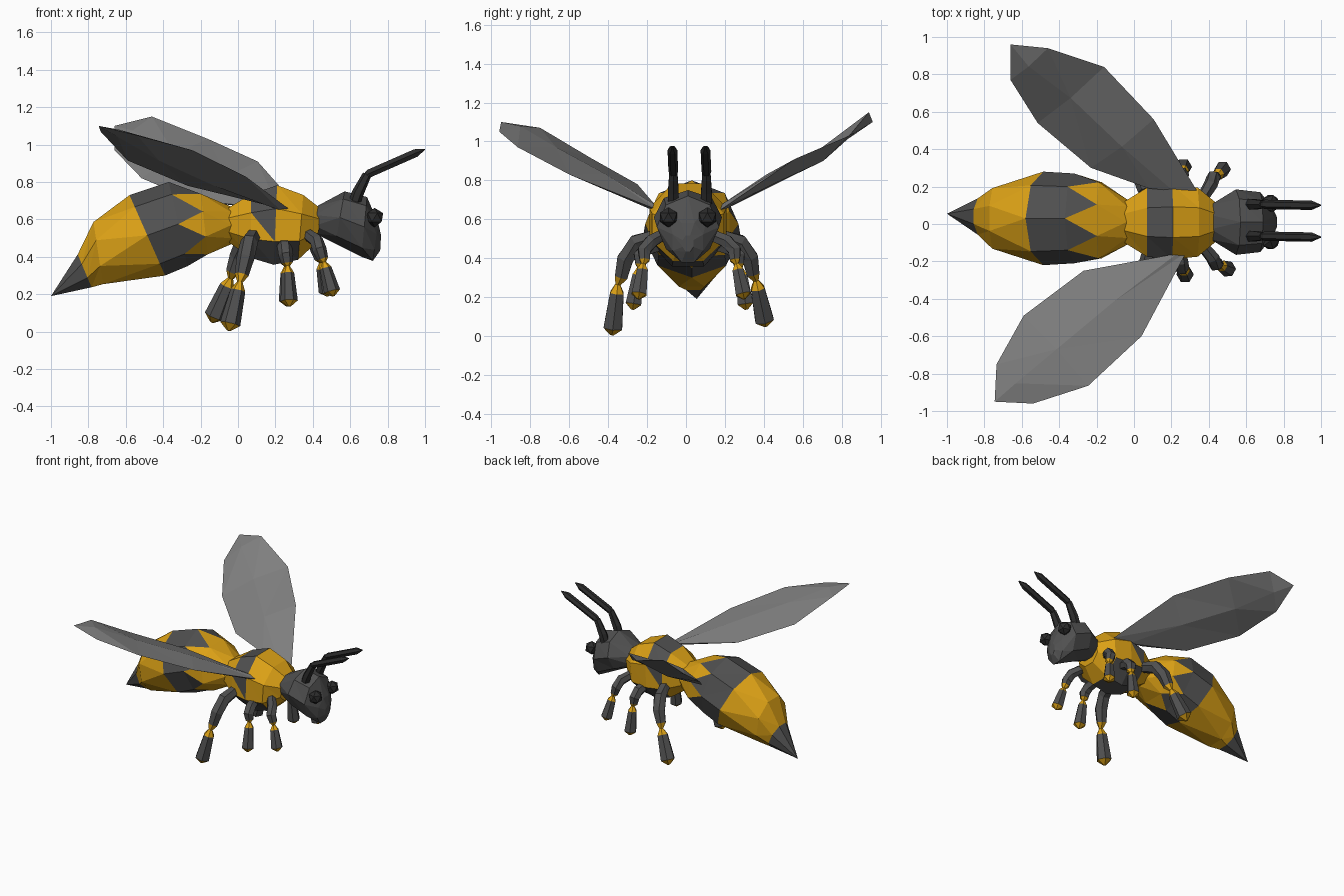
import bpy, bmesh, math
from mathutils import Vector as V

if "Cube" in bpy.data.objects:
    bpy.data.objects.remove(bpy.data.objects["Cube"])


def material(name, rgb):
    m = bpy.data.materials.new(name)
    m.diffuse_color = (*rgb, 1)
    m.use_nodes = True
    m.node_tree.nodes["Principled BSDF"].inputs["Base Color"].default_value = m.diffuse_color
    return m


GREY = material("dark_grey", (0.08, 0.08, 0.08))
YELLOW = material("amber", (0.72, 0.36, 0.008))
BLACK = material("black", (0.025, 0.025, 0.025))
WING = material("wing_grey", (0.21, 0.21, 0.21))


def loft(name, rings, sides, mats, pick=lambda band, kind, height: 0):
    """rings: (centre, side vector, up vector, shift in steps); triangulated bands."""
    bm = bmesh.new()
    loops = []
    for c, side, up, shift in rings:
        ang = [math.tau * (i + shift) / sides for i in range(sides)]
        loops.append([bm.verts.new(c + up * math.cos(a) + side * math.sin(a)) for a in ang])
    for b, (r, s) in enumerate(zip(loops, loops[1:])):
        for i in range(sides):
            j = (i + 1) % sides
            for kind, tri in enumerate(((r[i], r[j], s[i]), (r[j], s[j], s[i]))):
                f = bm.faces.new(tri)
                mid = (tri[0].co + tri[1].co + tri[2].co) / 3
                f.material_index = pick(b, kind, mid.z)
    for cap, b in ((loops[0], 0), (loops[-1], len(loops) - 2)):
        bm.faces.new(cap).material_index = pick(b, 0, cap[0].co.z)
    bmesh.ops.remove_doubles(bm, verts=bm.verts, dist=0.0005)
    bmesh.ops.recalc_face_normals(bm, faces=bm.faces)
    me = bpy.data.meshes.new(name)
    bm.to_mesh(me)
    bm.free()
    for m in mats:
        me.materials.append(m)
    ob = bpy.data.objects.new(name, me)
    bpy.context.collection.objects.link(ob)
    return ob


def section(xt, zt, xb, zb, half, y, shift):
    """Body ring from its top point, bottom point and half width."""
    top, bot = V((xt, y, zt)), V((xb, y, zb))
    return (top + bot) / 2, V((0, half, 0)), (top - bot) / 2, shift


def tube(name, path, radii, sides, mats, pick=lambda b, k, h: 0):
    """Tapered limb along a path."""
    pts = [V(p) for p in path]
    rings = []
    for i, p in enumerate(pts):
        t = (pts[min(i + 1, len(pts) - 1)] - pts[max(i - 1, 0)]).normalized()
        side = t.cross(V((1, 0, 0)) if abs(t.x) < 0.7 else V((0, 1, 0))).normalized()
        rings.append((p, side * radii[i], side.cross(t) * radii[i], 0))
    return loft(name, rings, sides, mats, pick)


# Abdomen: zigzag amber and grey bands, pointed tail
loft("abdomen", [
    section(-0.04, 0.67, -0.03, 0.47, 0.12, 0.01, 0),
    section(-0.20, 0.75, -0.16, 0.40, 0.22, 0.02, 0.5),
    section(-0.37, 0.80, -0.27, 0.35, 0.24, 0.03, 1),
    section(-0.58, 0.73, -0.39, 0.30, 0.25, 0.03, 1),
    section(-0.775, 0.60, -0.72, 0.24, 0.175, 0.03, 1.5),
    section(-0.86, 0.42, -0.78, 0.23, 0.105, 0.04, 1.5),
    section(-1.0, 0.19, -1.0, 0.19, 0, 0.055, 1.5),
], 8, [YELLOW, GREY], lambda b, k, h: int(b in (2, 5) or (b == 1 and k == 1)))

# Thorax: amber with a grey stripe and grey belly
loft("thorax", [
    section(-0.05, 0.67, -0.05, 0.47, 0.12, 0.01, 0.5),
    section(0.07, 0.75, 0.07, 0.38, 0.20, 0.01, 0.5),
    section(0.21, 0.80, 0.19, 0.34, 0.215, 0.01, 0.5),
    section(0.35, 0.745, 0.32, 0.37, 0.20, 0.01, 0.5),
    section(0.45, 0.66, 0.42, 0.47, 0.11, 0.01, 0.5),
], 8, [YELLOW, GREY], lambda b, k, h: int(b == 1 and (h > 0.58 or h < 0.5) or (b == 2 and h < 0.5)))

# Head
loft("head", [
    section(0.41, 0.67, 0.41, 0.52, 0.10, 0.01, 0.5),
    section(0.57, 0.75, 0.52, 0.47, 0.175, 0.01, 1),
    section(0.69, 0.72, 0.66, 0.40, 0.16, 0.01, 1),
    section(0.75, 0.59, 0.72, 0.37, 0.085, 0.01, 1.5),
    section(0.765, 0.52, 0.76, 0.43, 0.03, 0.01, 1.5),
], 8, [GREY])

for s, label in ((-1, "right"), (1, "left")):
    # Eyes
    bpy.ops.mesh.primitive_ico_sphere_add(subdivisions=1, radius=0.052,
                                          location=(0.73, 0.01 + 0.10 * s, 0.61))
    eye = bpy.context.object
    eye.name = label + "_eye"
    eye.data.materials.append(BLACK)

    # Antennae
    y = 0.02 + 0.085 * s
    tube(label + "_antenna_base", [(0.62, y, 0.68), (0.64, y, 0.74), (0.69, y, 0.84)],
         [0.032, 0.032, 0.024], 6, [BLACK])
    tube(label + "_antenna_tip",
         [(0.67, y, 0.82), (0.70, y, 0.845), (0.95, y - 0.005, 0.955), (1.0, y - 0.005, 0.975)],
         [0.015, 0.025, 0.025, 0.003], 6, [BLACK])

# Legs: hip, bend, knee, foot, thickness
legs = {
    "right_hind_leg": ((0.08, -0.16, 0.51), (0.06, -0.255, 0.48), (0.01, -0.35, 0.265), (-0.05, -0.38, 0.005), 0.05),
    "left_hind_leg": ((0.06, 0.18, 0.51), (0.03, 0.275, 0.48), (-0.04, 0.36, 0.285), (-0.14, 0.41, 0.05), 0.05),
    "right_middle_leg": ((0.24, -0.13, 0.47), (0.25, -0.20, 0.45), (0.265, -0.24, 0.35), (0.275, -0.275, 0.135), 0.042),
    "left_middle_leg": ((0.24, 0.15, 0.47), (0.25, 0.23, 0.45), (0.26, 0.28, 0.35), (0.265, 0.31, 0.135), 0.042),
    "right_front_leg": ((0.37, -0.12, 0.52), (0.42, -0.18, 0.485), (0.46, -0.22, 0.37), (0.51, -0.245, 0.19), 0.04),
    "left_front_leg": ((0.36, 0.13, 0.52), (0.41, 0.21, 0.485), (0.445, 0.26, 0.37), (0.48, 0.30, 0.19), 0.04),
}
for name, (hip, bend, knee, foot, r) in legs.items():
    hip, bend, knee, foot = V(hip), V(bend), V(knee), V(foot)
    outward = V((0, math.copysign(0.02, bend.y), 0))
    path = [hip, bend, bend.lerp(knee, 0.4) + outward, bend.lerp(knee, 0.82), knee,
            knee.lerp(foot, 0.17), knee.lerp(foot, 0.86), foot]
    radii = [r * k for k in (0.8, 0.95, 0.95, 0.75, 0.3, 0.8, 1.1, 0.2)]
    tube(name, path, radii, 6, [GREY, YELLOW], lambda b, k, h: int(b in (3, 4, 6)))

# Wings: leading and trailing edge pairs, lens section thickest in the middle
wings = {
    "left_wing": [((0.335, 0.18, 0.65), (0.08, 0.19, 0.67)), ((0.105, 0.56, 0.91), (-0.23, 0.30, 0.70)),
                  ((-0.16, 0.84, 1.03), (-0.515, 0.54, 0.82)), ((-0.46, 0.94, 1.15), (-0.66, 0.77, 0.97)),
                  ((-0.66, 0.96, 1.10), (-0.66, 0.96, 1.10))],
    "right_wing": [((0.28, -0.15, 0.65), (0.18, -0.18, 0.67)), ((0.04, -0.60, 0.83), (-0.27, -0.25, 0.78)),
                   ((-0.245, -0.865, 0.97), (-0.59, -0.49, 0.915)), ((-0.54, -0.96, 1.05), (-0.735, -0.75, 1.07)),
                   ((-0.745, -0.95, 1.10), (-0.745, -0.95, 1.10))],
}
for name, pairs in wings.items():
    rings = []
    span = V(pairs[-1][0]) - V(pairs[0][0])
    for (lead, trail), thick in zip(pairs, (0.015, 0.03, 0.03, 0.02, 0)):
        a, b = V(lead), V(trail)
        up = span.cross(a - b).normalized() * thick
        rings.append(((a + b) / 2, (a - b) / 2, up, 0))
    loft(name, rings, 4, [WING])
